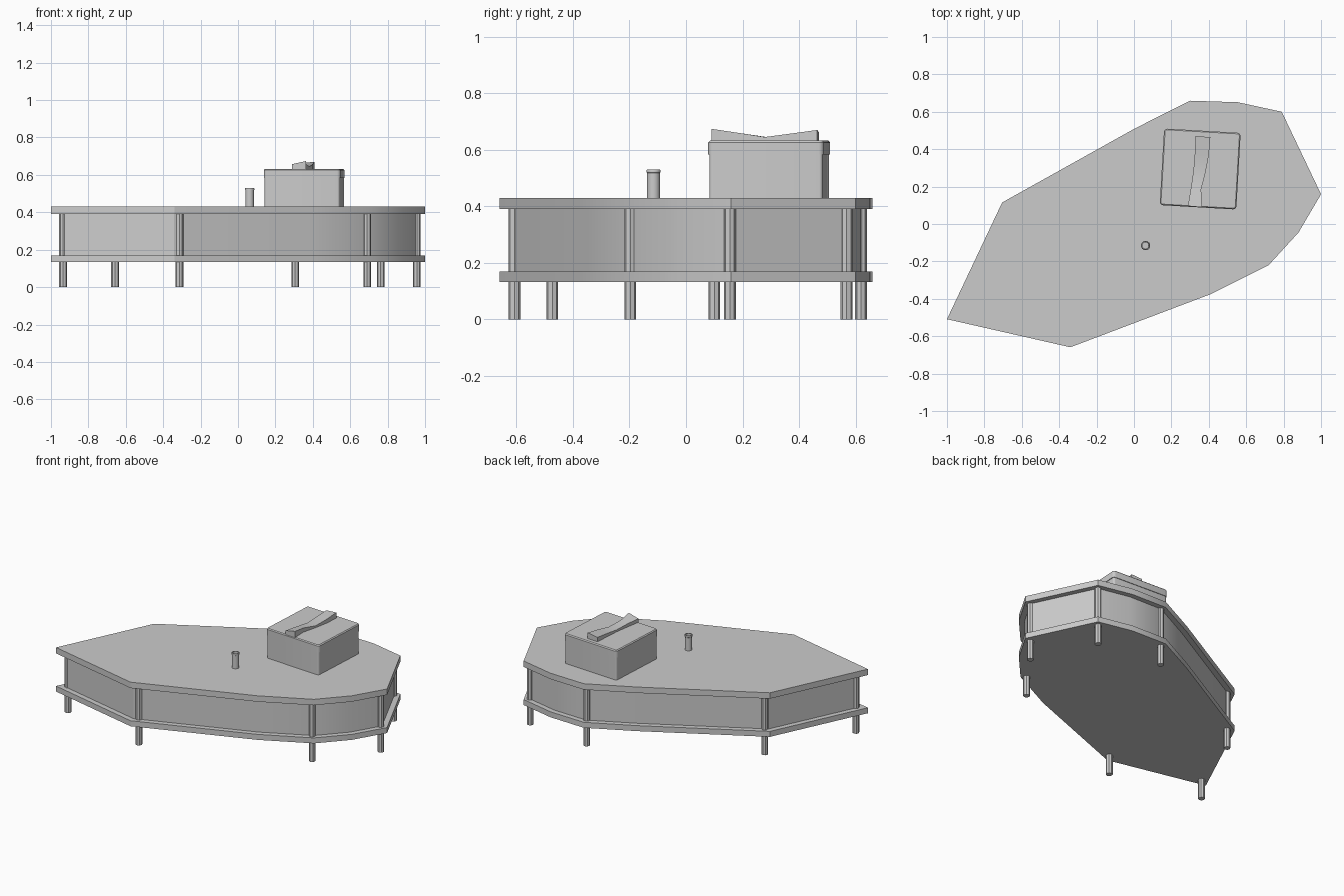
import bpy, bmesh, math
from mathutils import Vector, Matrix

if "Cube" in bpy.data.objects:
    bpy.data.objects.remove(bpy.data.objects["Cube"])

# Table outline, counter-clockwise, and the leg positions under its corners
OUTLINE = [(-1, -0.509), (-0.34, -0.659), (0.41, -0.375), (0.72, -0.22),
           (0.88, -0.045), (1, 0.159), (0.79, 0.60), (0.555, 0.651),
           (0.30, 0.659), (0.005, 0.511), (-0.705, 0.115)]
LEGS = [(-0.935, -0.473), (-0.313, -0.607), (0.691, -0.197), (0.956, 0.155),
        (0.763, 0.568), (0.306, 0.619), (-0.657, 0.10)]


def add_object(name, bm):
    bmesh.ops.recalc_face_normals(bm, faces=bm.faces)
    mesh = bpy.data.meshes.new(name)
    bm.to_mesh(mesh)
    bm.free()
    ob = bpy.data.objects.new(name, mesh)
    bpy.context.collection.objects.link(ob)
    bpy.ops.object.select_all(action='DESELECT')
    ob.select_set(True)
    bpy.context.view_layer.objects.active = ob
    bpy.ops.object.shade_smooth_by_angle(angle=math.radians(30))
    return ob


def inset(points, d):
    # mitred offset towards the inside
    result = []
    n = len(points)
    for i in range(n):
        a, b, c = (Vector(points[(i + k) % n]) for k in (-1, 0, 1))
        u, v = (b - a).normalized(), (c - b).normalized()
        n1, n2 = Vector((-u.y, u.x)), Vector((-v.y, v.x))
        result.append(tuple(b + (n1 + n2) * d / (1 + n1.dot(n2))))
    return result


def loft(name, bm, loops, caps=True):
    n = len(loops[0])
    for lo, hi in zip(loops, loops[1:]):
        for i in range(n):
            j = (i + 1) % n
            bm.faces.new((lo[i], lo[j], hi[j], hi[i]))
    if caps:
        bm.faces.new(loops[0][::-1])
        bm.faces.new(loops[-1])
    return add_object(name, bm)


def prism(name, points, z0, z1, caps=True):
    bm = bmesh.new()
    loops = [[bm.verts.new((x, y, z)) for x, y in points] for z in (z0, z1)]
    return loft(name, bm, loops, caps)


def turned(name, centre, profile, sides):
    # stack of rings given as (radius, height)
    bm = bmesh.new()
    loops = [[bm.verts.new((centre[0] + r * math.cos(2 * math.pi * k / sides),
                            centre[1] + r * math.sin(2 * math.pi * k / sides), z))
              for k in range(sides)] for r, z in profile]
    return loft(name, bm, loops)


def rounded_box(name, centre, size, rings, angle):
    # square with rounded corners; rings are (corner radius, height)
    pts = []
    h = size / 2 - rings[0][0]
    for q, (sx, sy) in enumerate([(1, 1), (-1, 1), (-1, -1), (1, -1)]):
        for k in range(5):
            a = math.pi / 2 * (q + k / 4)
            pts.append((sx * h, sy * h, math.cos(a), math.sin(a)))
    bm = bmesh.new()
    rot = Matrix.Rotation(angle, 3, 'Z')
    move = Vector((centre[0], centre[1], 0))
    loops = [[bm.verts.new(rot @ Vector((x + r * c, y + r * s, z)) + move)
              for x, y, c, s in pts] for r, z in rings]
    return loft(name, bm, loops)


# Table: two slabs, a wall set back from their edge, and round legs
prism("lower_shelf", OUTLINE, 0.133, 0.17)
prism("table_top", OUTLINE, 0.39, 0.43)
prism("side_wall", inset(OUTLINE, 0.034), 0.17, 0.39, caps=False)
for n, spot in enumerate(LEGS):
    turned(f"leg_{n + 1}", spot, [(0.021, 0), (0.021, 0.39)], 8)

# Small hollow cup on the table
turned("cup", (0.062, -0.115),
       [(0.023, 0.43), (0.023, 0.518), (0.025, 0.52), (0.025, 0.527),
        (0.023, 0.53), (0.018, 0.53), (0.017, 0.44)], 16)

# Box with a slightly wider soft-edged lid
BOX = (0.354, 0.294)
TURN = math.radians(-3.3)
rounded_box("box_body", BOX, 0.402, [(0.012, 0.43), (0.012, 0.60)], TURN)
rounded_box("box_lid", BOX, 0.41, [(0.018, 0.583), (0.018, 0.626), (0.012, 0.632)], TURN)

# Twisted strip on the lid: y, left x, right x, left height, right height
bm = bmesh.new()
strip = [(0.096, 0.288, 0.363, 0.657, 0.674), (0.19, 0.304, 0.359, 0.653, 0.660),
         (0.285, 0.318, 0.383, 0.645, 0.645), (0.375, 0.325, 0.400, 0.654, 0.657),
         (0.470, 0.330, 0.408, 0.662, 0.670)]
sections = [[bm.verts.new(p) for p in ((l, y, 0.63), (r, y - 0.006, 0.63),
                                       (r, y - 0.006, zr), (l, y, zl))]
            for y, l, r, zl, zr in strip]
loft("lid_strip", bm, sections)
